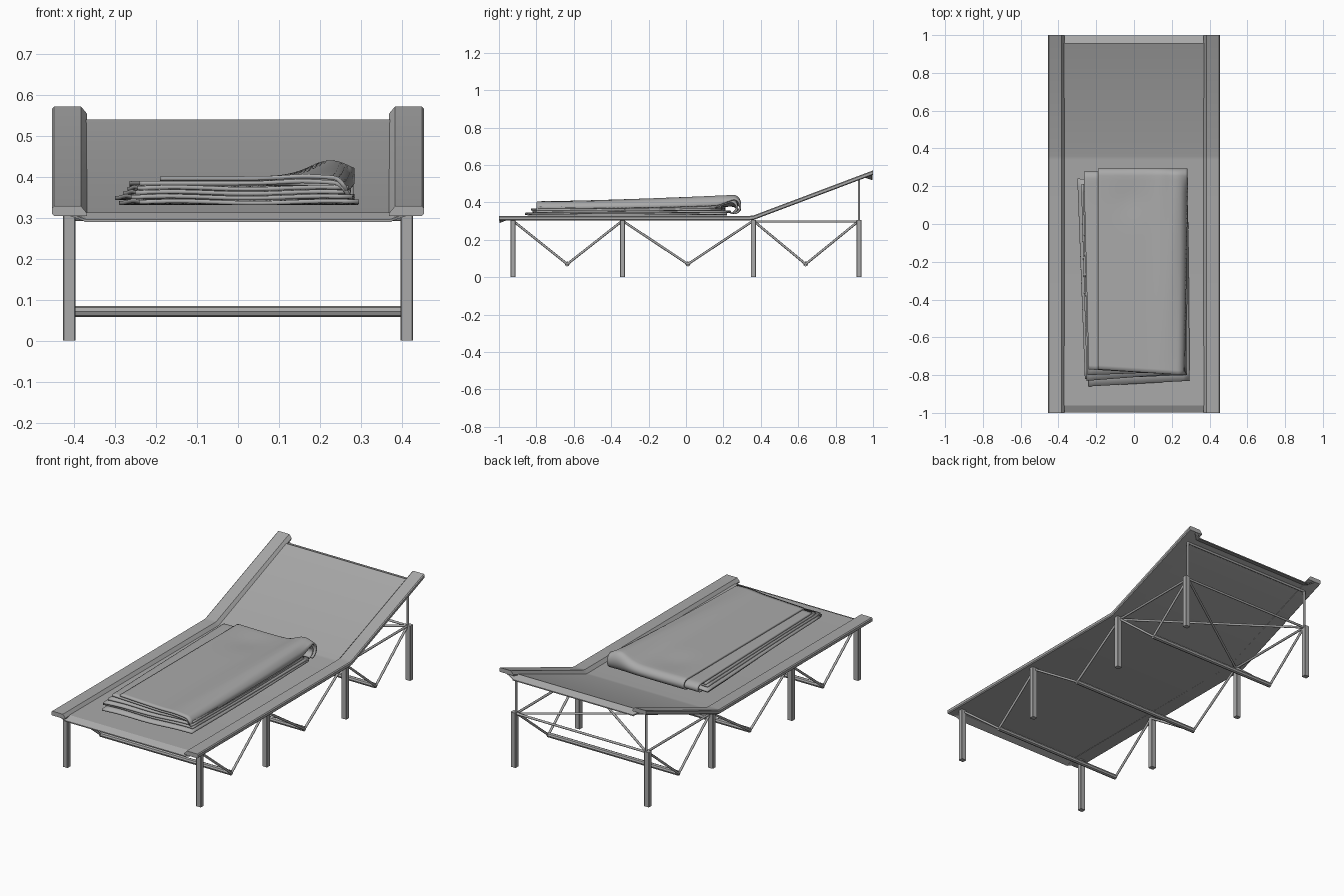
import bpy, bmesh, math
from mathutils import Vector

if "Cube" in bpy.data.objects:
    bpy.data.objects.remove(bpy.data.objects["Cube"], do_unlink=True)

grey = bpy.data.materials.new("plain grey")
grey.use_nodes = True
COLOR = (0.4, 0.4, 0.4, 1)
grey.diffuse_color = COLOR
grey.node_tree.nodes["Principled BSDF"].inputs["Base Color"].default_value = COLOR


def finish(name, bm, smooth=0):
    bmesh.ops.recalc_face_normals(bm, faces=bm.faces)
    mesh = bpy.data.meshes.new(name)
    bm.to_mesh(mesh)
    bm.free()
    obj = bpy.data.objects.new(name, mesh)
    bpy.context.collection.objects.link(obj)
    mesh.materials.append(grey)
    if smooth:
        bpy.ops.object.select_all(action='DESELECT')
        obj.select_set(True)
        bpy.context.view_layer.objects.active = obj
        bpy.ops.object.shade_smooth_by_angle(angle=math.radians(smooth))
    return obj


def box(name, center, size):
    bm = bmesh.new()
    bmesh.ops.create_cube(bm, size=1)
    bmesh.ops.scale(bm, vec=size, verts=bm.verts)
    bmesh.ops.translate(bm, vec=center, verts=bm.verts)
    bmesh.ops.bevel(bm, geom=[e for e in bm.edges if abs((e.verts[0].co - e.verts[1].co).z) > 0.1],
                    offset=0.002, segments=1, affect='EDGES')
    return finish(name, bm)


def rod(name, a, b, radius, smooth=50):
    a, b = Vector(a), Vector(b)
    bm = bmesh.new()
    bmesh.ops.create_cone(bm, cap_ends=True, segments=8, radius1=radius,
                          radius2=radius, depth=(b - a).length)
    bm.transform((b - a).to_track_quat('Z', 'Y').to_matrix().to_4x4())
    bmesh.ops.translate(bm, vec=(a + b) / 2, verts=bm.verts)
    return finish(name, bm, smooth)


def sweep(name, section, path):
    """Carry an (x, z) section along a (y, z) path."""
    bm = bmesh.new()
    rings = [[bm.verts.new((x, y, z + dz)) for x, dz in section] for y, z in path]
    n = len(section)
    for r, s in zip(rings, rings[1:]):
        for i in range(n):
            j = (i + 1) % n
            bm.faces.new((r[i], r[j], s[j], s[i]))
    bm.faces.new(rings[0])
    bm.faces.new(rings[-1])
    return finish(name, bm, 22)


def thicken(obj, thickness):
    mod = obj.modifiers.new("thickness", 'SOLIDIFY')
    mod.thickness = thickness
    mod.offset = 0
    return obj


def gusset(name, corners):
    bm = bmesh.new()
    bm.faces.new([bm.verts.new(c) for c in corners])
    return thicken(finish(name, bm), 0.006)


def grid_sheet(name, point, nu, nv, thickness):
    """Cloth from a point(u, v) function, thickened both ways."""
    bm = bmesh.new()
    g = [[bm.verts.new(point(i / nu, j / nv)) for j in range(nv + 1)] for i in range(nu + 1)]
    for i in range(nu):
        for j in range(nv):
            bm.faces.new((g[i][j], g[i + 1][j], g[i + 1][j + 1], g[i][j + 1]))
    return thicken(finish(name, bm, 40), thickness)


# Canvas bed with lips folded down at both ends
sheet_path = [(-0.997, 0.295), (-0.96, 0.312), (0.34, 0.31), (0.36, 0.312), (0.955, 0.539), (0.997, 0.524)]
sweep("canvas", [(-0.375, 0), (0.375, 0), (0.375, -0.006), (-0.375, -0.006)], sheet_path)

# Raised side rails
rail_section = [(0.368, 0), (0.383, 0.018), (0.449, 0.018), (0.454, 0.013),
                (0.454, -0.001), (0.449, -0.006), (0.368, -0.006)]
rail_path = [(-1, 0.31), (0.34, 0.31), (0.36, 0.312), (1, 0.553)]
leg_rows = [-0.925, -0.34, 0.36, 0.925]
tube_rows = [-0.635, 0.01, 0.64]
for side, s in (("left", 1), ("right", -1)):
    sweep(side + "_rail", [(s * x, z) for x, z in rail_section], rail_path)
    # Corner webs joining the folded lips to the rails
    gusset(side + "_front_gusset", [(s * 0.372, -0.995, 0.293), (s * 0.372, -0.96, 0.307), (s * 0.41, -0.995, 0.307)])
    gusset(side + "_back_gusset", [(s * 0.372, 0.995, 0.522), (s * 0.372, 0.957, 0.535), (s * 0.41, 0.995, 0.546)])
    # Legs and the V-shaped struts between them
    for i, y in enumerate(leg_rows):
        box(f"{side}_leg_{i + 1}", (s * 0.412, y, 0.153), (0.03, 0.027, 0.306))
    x = s * 0.403
    for i, y in enumerate(tube_rows):
        for k, leg_y in enumerate(leg_rows[i:i + 2]):
            rod(f"{side}_strut_{i + 1}_{k + 1}", (x, leg_y, 0.302), (x, y, 0.07), 0.0065)
    # Backrest support
    rod(side + "_back_upright", (x, 0.925, 0.3), (x, 0.925, 0.522), 0.0065)
    rod(side + "_back_side_rod", (x, 0.36, 0.298), (x, 0.925, 0.298), 0.0065)
    rod(side + "_back_brace", (x, 0.36, 0.298), (-x, 0.925, 0.298), 0.0065)

# Cross tubes
for i, y in enumerate(tube_rows):
    rod(f"cross_tube_{i + 1}", (-0.405, y, 0.071), (0.405, y, 0.071), 0.0135, 0)
for name, z in (("back_lower_bar", 0.298), ("back_upper_bar", 0.518)):
    rod(name, (-0.403, 0.925, z), (0.403, 0.925, z), 0.0065)


# Folded blanket: flat leaves at the bottom
def flat_leaf(name, corners, z):
    a, b, c, d = [Vector(p) for p in corners]

    def point(u, v):
        p = a.lerp(b, u).lerp(d.lerp(c, u), v)
        wave = 0.0025 * math.sin(9 * u + 5 * v)
        return (p.x, p.y, z + wave)
    return grid_sheet(name, point, 16, 24, 0.01)


flat_leaf("blanket_bottom_leaf", [(-0.24, -0.86), (0.295, -0.83), (0.285, 0.22), (-0.29, 0.22)], 0.338)
flat_leaf("blanket_lower_leaf", [(-0.26, -0.82), (0.28, -0.8), (0.285, 0.22), (-0.3, 0.24)], 0.35)
flat_leaf("blanket_middle_leaf", [(-0.25, -0.83), (0.275, -0.79), (0.275, 0.19), (-0.28, 0.21)], 0.361)
flat_leaf("blanket_upper_leaf", [(-0.245, -0.8), (0.27, -0.78), (0.27, 0.19), (-0.27, 0.21)], 0.372)


# Folded blanket: leaves that wrap round the back end
def wrapped_leaf(name, edges, top, hump, back):
    front_left, front_right, back_left, back_right = edges
    bottom, bend, front = 0.342, 0.25, -0.785

    def height(u, t):
        # soft roll on the right that grows and drifts outward to the back
        roll = math.exp(-((u - 0.88 + 0.1 * t) / 0.15) ** 2)
        hollow = 0.007 * math.exp(-((u - 0.35) / 0.2) ** 2 - ((t - 0.12) / 0.1) ** 2)
        return top + roll * (0.005 + hump * (1 - t) ** 1.4) - hollow

    def point(u, v):
        radius = (height(u, 0) - bottom) / 2
        reach = 0.035
        if v < bend:
            a, t = v / bend * math.pi, 0
            y = back - reach + reach * math.sin(a)
            z = bottom + radius * (1 - math.cos(a))
        else:
            t = (v - bend) / (1 - bend)
            y = (back - reach) * (1 - t) + (front + 0.03 * (0.5 - u)) * t
            z = height(u, t)
            # right edge drops over the stack
            z -= 0.03 * min(1, 12 * t) * max(0, (u - 0.93) / 0.07) ** 2
        left = back_left + (front_left - back_left) * t
        right = back_right + (front_right - back_right) * t
        return (left + (right - left) * u, y, z)
    return grid_sheet(name, point, 40, 60, 0.01)


wrapped_leaf("blanket_inner_fold", (-0.24, 0.27, -0.265, 0.272), 0.384, 0.03, 0.273)
wrapped_leaf("blanket_top_fold", (-0.19, 0.265, -0.19, 0.282), 0.396, 0.034, 0.29)
